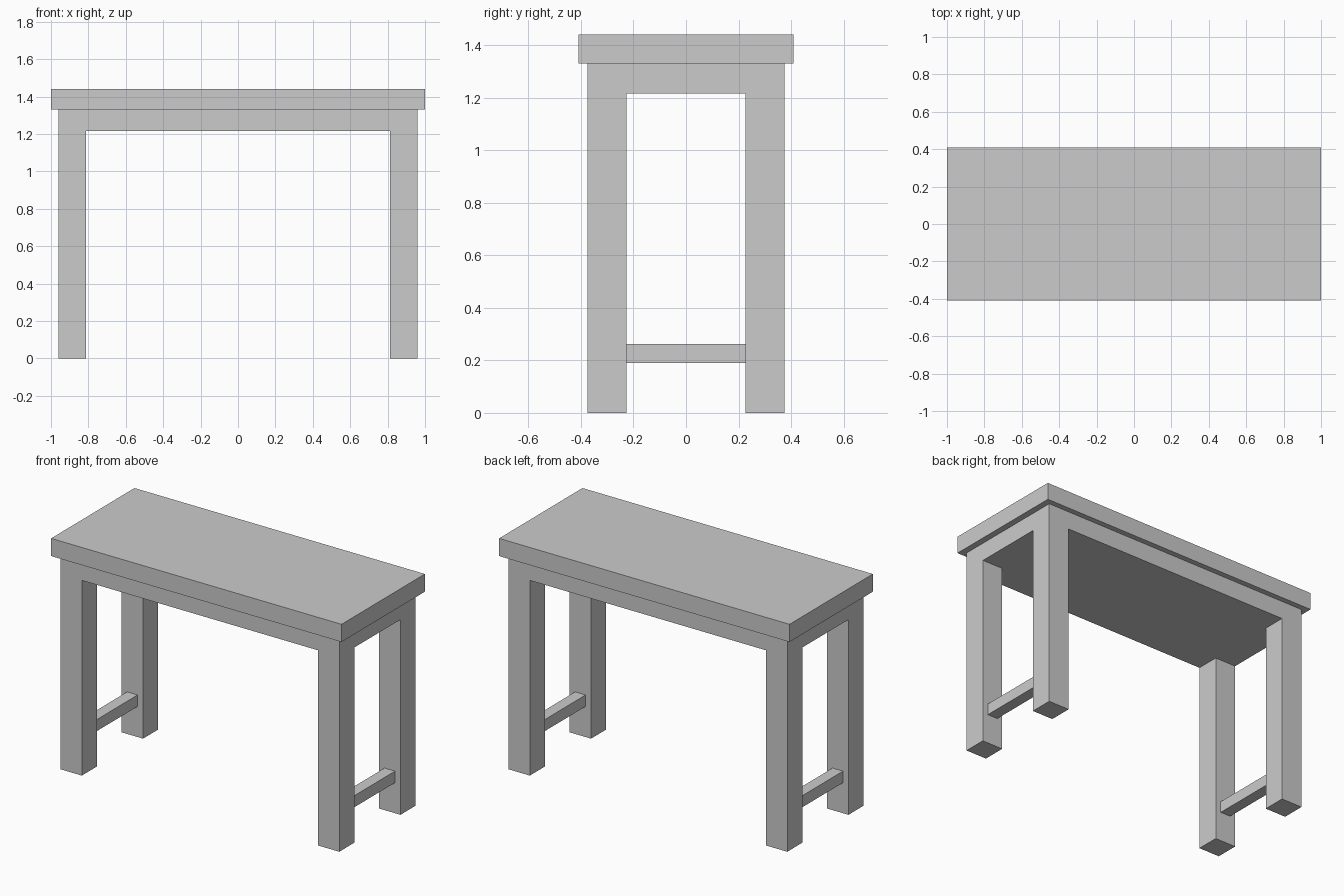
import bpy, bmesh
from mathutils import Vector

if "Cube" in bpy.data.objects:
    bpy.data.objects.remove(bpy.data.objects["Cube"])

TOP_Z, SEAM_Z, APRON_Z = 1.44, 1.33, 1.215
FX, FY = 0.96, 0.375      # outer half size of the frame
IX, IY = 0.813, 0.227     # inner leg faces


def finish(name, bm):
    bmesh.ops.recalc_face_normals(bm, faces=bm.faces)
    mesh = bpy.data.meshes.new(name)
    bm.to_mesh(mesh)
    bm.free()
    ob = bpy.data.objects.new(name, mesh)
    bpy.context.collection.objects.link(ob)
    return ob


def box_bm(lo, hi):
    lo, hi = Vector(lo), Vector(hi)
    bm = bmesh.new()
    bmesh.ops.create_cube(bm, size=1)
    bmesh.ops.scale(bm, vec=hi - lo, verts=bm.verts)
    bmesh.ops.translate(bm, vec=(lo + hi) / 2, verts=bm.verts)
    return bm


# Tabletop slab
finish("tabletop", box_bm((-1, -0.41, SEAM_Z), (1, 0.41, TOP_Z)))

# Solid apron block, cut at the inner leg planes, with legs pulled from its corners
bm = box_bm((-FX, -FY, APRON_Z), (FX, FY, SEAM_Z))
for axis, inner in (((1, 0, 0), IX), ((0, 1, 0), IY)):
    for s in (-1, 1):
        bmesh.ops.bisect_plane(bm, geom=bm.verts[:] + bm.edges[:] + bm.faces[:],
                               plane_co=Vector(axis) * inner * s, plane_no=axis)
bm.normal_update()
corners = []
for f in bm.faces:
    c = f.calc_center_median()
    if f.normal.z < -0.9 and abs(c.x) > IX and abs(c.y) > IY:
        corners.append(f)
for f in corners:
    ext = bmesh.ops.extrude_discrete_faces(bm, faces=[f])["faces"]
    bmesh.ops.translate(bm, vec=(0, 0, -APRON_Z), verts=ext[0].verts)
bmesh.ops.remove_doubles(bm, verts=bm.verts, dist=1e-5)
finish("leg_frame", bm)

# Low stretcher between the legs at each end
for side, s in (("left", -1), ("right", 1)):
    cx = s * (FX + IX) / 2
    finish(side + "_stretcher", box_bm((cx - 0.036, -IY, 0.19), (cx + 0.036, IY, 0.262)))
